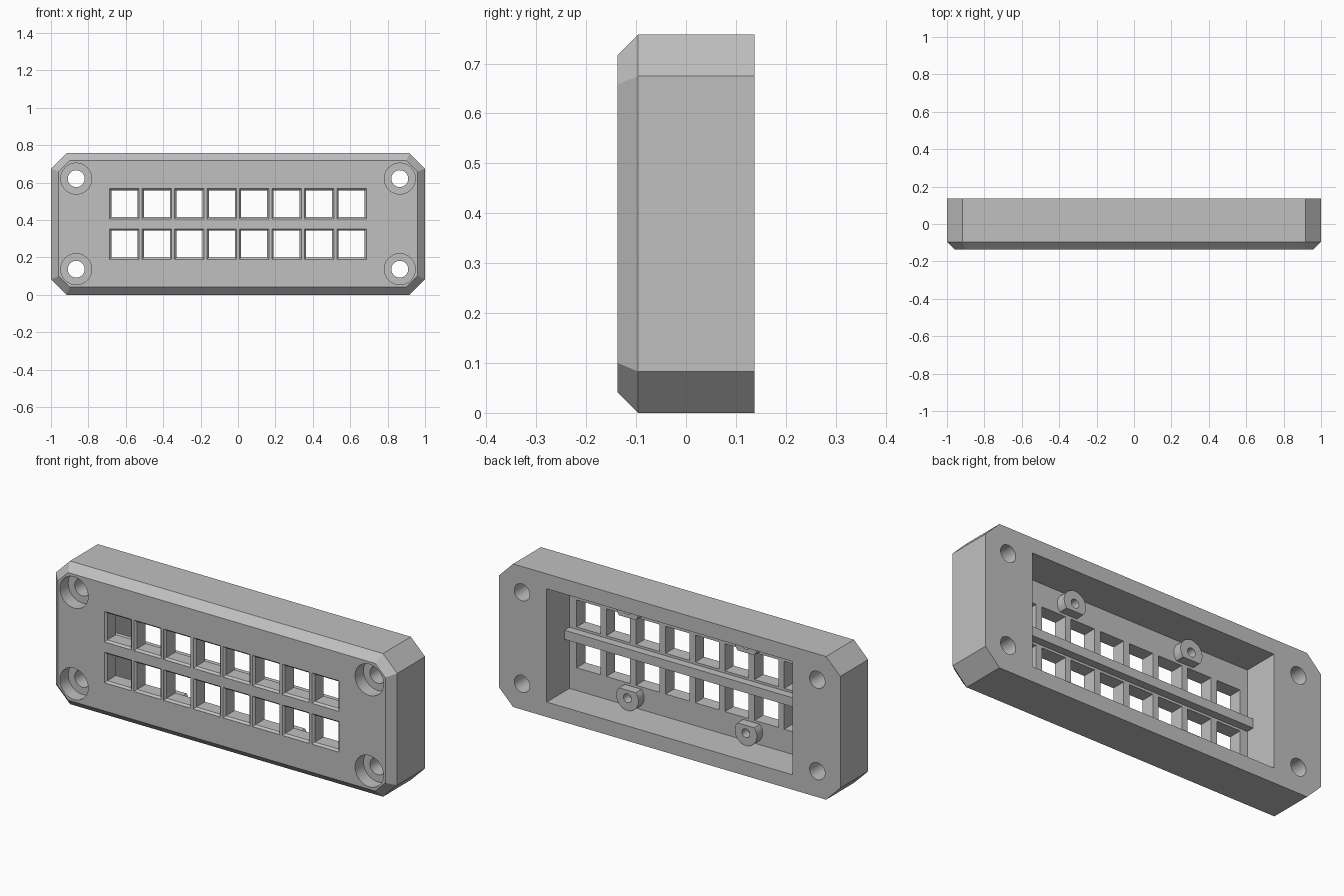
import bpy, bmesh
from math import sin, cos, pi, asin

cube = bpy.data.objects.get("Cube")
if cube:
    bpy.data.objects.remove(cube, do_unlink=True)

grey = bpy.data.materials.new("light_grey")
grey.use_nodes = True
grey.diffuse_color = (0.53, 0.53, 0.53, 1)
grey.node_tree.nodes["Principled BSDF"].inputs["Base Color"].default_value = grey.diffuse_color

MID = 0.379                      # height of the panel centre
FRONT, FLOOR, BACK = -0.137, -0.053, 0.137


def rect(w, h):
    return [(-w, -h), (w, -h), (w, h), (-w, h)]


def octagon(w, h, c):
    return [(-w + c, -h), (w - c, -h), (w, -h + c), (w, h - c),
            (w - c, h), (-w + c, h), (-w, h - c), (-w, -h + c)]


def circle(r, n=40):
    return [(r * cos(2 * pi * i / n), r * sin(2 * pi * i / n)) for i in range(n)]


def loft(bm, sections, cx=0, cz=MID):
    """Join outlines in x-z, given as (y, points), into a capped solid."""
    rings = [[bm.verts.new((cx + x, y, cz + z)) for x, z in pts] for y, pts in sections]
    n = len(rings[0])
    for a, b in zip(rings, rings[1:]):
        for i in range(n):
            j = (i + 1) % n
            bm.faces.new((a[i], a[j], b[j], b[i]))
    bm.faces.new(rings[0])
    bm.faces.new(rings[-1])


def finish(bm, name):
    bmesh.ops.recalc_face_normals(bm, faces=bm.faces)
    mesh = bpy.data.meshes.new(name)
    bm.to_mesh(mesh)
    bm.free()
    mesh.materials.append(grey)
    ob = bpy.data.objects.new(name, mesh)
    bpy.context.collection.objects.link(ob)
    return ob


def activate(ob):
    bpy.ops.object.select_all(action='DESELECT')
    ob.select_set(True)
    bpy.context.view_layer.objects.active = ob


def cut(ob, bm):
    """Subtract the solids in bm from ob."""
    cutter = finish(bm, "cutter")
    cutter.hide_render = True
    mod = ob.modifiers.new("cut", 'BOOLEAN')
    mod.operation = 'DIFFERENCE'
    mod.solver = 'EXACT'
    mod.object = cutter
    activate(ob)
    bpy.ops.object.modifier_apply(modifier=mod.name)
    bpy.data.objects.remove(cutter, do_unlink=True)


# Housing with cut corners and a chamfered front edge
bm = bmesh.new()
loft(bm, [(FRONT, octagon(0.959, MID - 0.041, 0.059)),
          (FRONT + 0.041, octagon(1, MID, 0.083)),
          (BACK, octagon(1, MID, 0.083))])
housing = finish(bm, "housing")

# Open pocket at the back
bm = bmesh.new()
loft(bm, [(FLOOR, rect(0.72, 0.30)), (BACK + 0.1, rect(0.72, 0.30))])
cut(housing, bm)

# Two rows of eight windows with chamfered rims
bm = bmesh.new()
outer, inner = rect(0.079, 0.081), rect(0.0695, 0.0715)
for dz in (-0.108, 0.108):
    for i in range(8):
        loft(bm, [(FRONT - 0.02, outer), (FRONT + 0.001, outer),
                  (FRONT + 0.011, inner), (FLOOR + 0.03, inner)],
             (i - 3.5) * 0.1737, MID + dz)
cut(housing, bm)

# Counterbored screw holes in the corners
bm = bmesh.new()
for sx in (-1, 1):
    for sz in (-1, 1):
        loft(bm, [(FRONT - 0.05, circle(0.083)), (FRONT + 0.07, circle(0.083)),
                  (FRONT + 0.07, circle(0.045)), (BACK + 0.05, circle(0.045))],
             sx * 0.865, MID + sz * 0.242)
cut(housing, bm)
activate(housing)
bpy.ops.object.shade_smooth_by_angle(angle=0.5)

# Stiffening bar between the window rows
bm = bmesh.new()
loft(bm, [(FLOOR - 0.01, rect(0.725, 0.024)), (FLOOR + 0.042, rect(0.725, 0.024))])
finish(bm, "centre_bar")

# Four screw bosses, flattened on the side next to the windows
R, FLAT = 0.065, 0.042
a0 = asin(FLAT / R)
angles = [pi - a0 + (pi + 2 * a0) * i / 28 for i in range(29)]
for side, sx in (("left", 1), ("right", -1)):
    for level, sz in (("upper", 1), ("lower", -1)):
        shape = [(R * cos(a), -sz * R * sin(a)) for a in angles]
        cx, cz = sx * 0.347, MID + sz * 0.234
        bm = bmesh.new()
        loft(bm, [(FLOOR - 0.01, shape), (FLOOR + 0.048, shape)], cx, cz)
        boss = finish(bm, f"{level}_{side}_boss")
        bm = bmesh.new()
        loft(bm, [(FLOOR - 0.05, circle(0.023, 24)), (FLOOR + 0.1, circle(0.023, 24))], cx, cz)
        cut(boss, bm)
        activate(boss)
        bpy.ops.object.shade_smooth_by_angle(angle=0.5)
